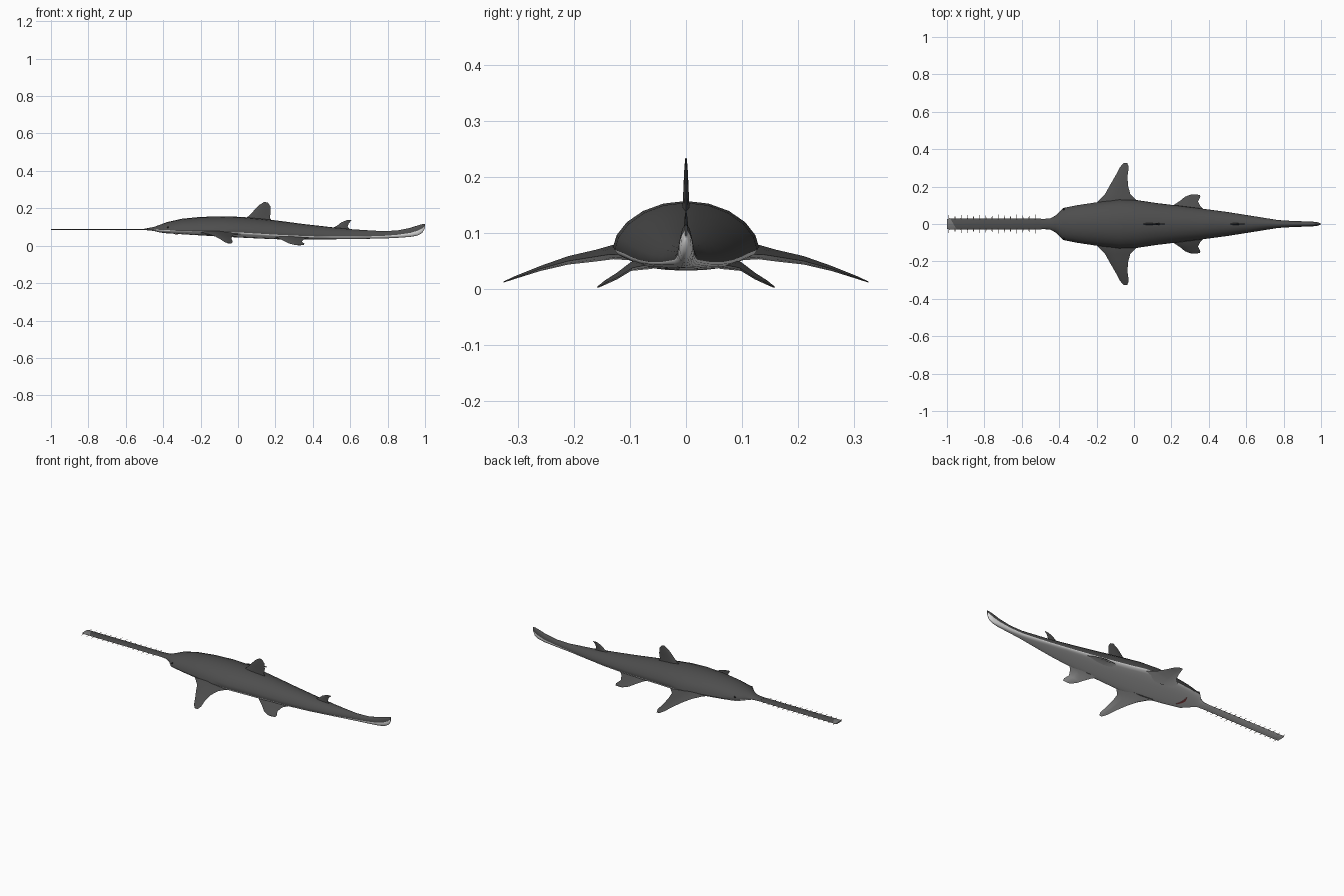
import bpy, bmesh, math
from mathutils import Vector


def material(name, rgb):
    m = bpy.data.materials.new(name)
    m.diffuse_color = (*rgb, 1)
    return m


BACK = material("dark grey skin", (0.075, 0.075, 0.075))
BELLY = material("white belly", (0.85, 0.85, 0.85))
TIP = material("mid grey saw tip", (0.19, 0.19, 0.19))
TOOTH = material("tooth beige", (0.40, 0.33, 0.29))
MOUTH = material("mouth red", (0.50, 0.11, 0.12))
EYE = material("eye black", (0.02, 0.02, 0.02))


def finish(name, bm, mats, smooth=True):
    bmesh.ops.recalc_face_normals(bm, faces=bm.faces)
    me = bpy.data.meshes.new(name)
    bm.to_mesh(me)
    bm.free()
    ob = bpy.data.objects.new(name, me)
    bpy.context.collection.objects.link(ob)
    for m in mats:
        me.materials.append(m)
    if smooth:
        bpy.ops.object.select_all(action='DESELECT')
        ob.select_set(True)
        bpy.context.view_layer.objects.active = ob
        bpy.ops.object.shade_smooth_by_angle(angle=math.radians(45))
    return ob


def loft(name, rings, low_half=False, mats=(BACK, BELLY)):
    """Skin closed rings; the second half of each ring may be belly coloured."""
    bm = bmesh.new()
    vs = [[bm.verts.new(p) for p in r] for r in rings]
    n = len(rings[0])
    for a, b in zip(vs, vs[1:]):
        for i in range(n):
            j = (i + 1) % n
            f = bm.faces.new((a[i], a[j], b[j], b[i]))
            if low_half and i >= n // 2:
                f.material_index = 1
    bm.faces.new(vs[0])
    bm.faces.new(vs[-1])
    return finish(name, bm, mats)


# Body and tail: x, half width, top z, widest z, bottom z
STATIONS = [
    (-0.50, 0.027, 0.091, 0.087, 0.084), (-0.45, 0.029, 0.100, 0.087, 0.079),
    (-0.42, 0.045, 0.111, 0.085, 0.071), (-0.38, 0.085, 0.126, 0.083, 0.066),
    (-0.30, 0.101, 0.144, 0.081, 0.061), (-0.20, 0.116, 0.154, 0.079, 0.055),
    (-0.08, 0.130, 0.157, 0.075, 0.048), (0.02, 0.127, 0.154, 0.070, 0.043),
    (0.12, 0.112, 0.145, 0.064, 0.038), (0.22, 0.100, 0.133, 0.058, 0.034),
    (0.35, 0.084, 0.116, 0.052, 0.033), (0.50, 0.064, 0.099, 0.048, 0.034),
    (0.62, 0.045, 0.087, 0.048, 0.036), (0.77, 0.021, 0.078, 0.052, 0.038),
    (0.85, 0.016, 0.081, 0.058, 0.042), (0.92, 0.014, 0.095, 0.068, 0.047),
    (0.96, 0.012, 0.108, 0.080, 0.054), (0.985, 0.009, 0.115, 0.092, 0.068),
    (0.999, 0.002, 0.116, 0.105, 0.092),
]


def body_ring(x, w, top, mid, bot, n=20):
    ring = []
    for i in range(n):
        a = 2 * math.pi * i / n
        c, s = math.cos(a), math.sin(a)
        if s >= -1e-6:
            y, z = w * c, mid + (top - mid) * abs(s) ** 1.15
        else:
            y = w * math.copysign(abs(c) ** 0.8, c)
            z = mid - (mid - bot) * abs(s)
        ring.append((x, y, z))
    return ring


loft("body", [body_ring(*s) for s in STATIONS], True)


# Fins: each station is lead point, trail point, thickness
def fin_rings(stations, up):
    up = Vector(up)
    prof = [(0, 0), (0.15, 0.75), (0.4, 1), (0.7, 0.6),
            (1, 0), (0.7, -0.6), (0.4, -1), (0.15, -0.75)]
    rings = []
    for lead, trail, t in stations:
        a, b = Vector(lead), Vector(trail)
        rings.append([a.lerp(b, u) + up * (v * t / 2) for u, v in prof])
    return rings


PECTORAL = [
    ((-0.23, 0.08, 0.070), (0.05, 0.08, 0.060), 0.032),
    ((-0.19, 0.125, 0.069), (0.005, 0.135, 0.062), 0.026),
    ((-0.155, 0.16, 0.061), (-0.020, 0.16, 0.058), 0.021),
    ((-0.127, 0.21, 0.052), (-0.033, 0.21, 0.050), 0.015),
    ((-0.098, 0.26, 0.037), (-0.034, 0.26, 0.036), 0.009),
    ((-0.074, 0.305, 0.021), (-0.028, 0.305, 0.020), 0.005),
    ((-0.056, 0.325, 0.013), (-0.036, 0.325, 0.012), 0.002),
]
PELVIC = [
    ((0.17, 0.06, 0.050), (0.39, 0.06, 0.045), 0.024),
    ((0.21, 0.10, 0.042), (0.355, 0.095, 0.038), 0.016),
    ((0.248, 0.125, 0.024), (0.342, 0.12, 0.022), 0.012),
    ((0.272, 0.145, 0.012), (0.355, 0.145, 0.010), 0.008),
    ((0.305, 0.158, 0.004), (0.352, 0.156, 0.003), 0.003),
]
for side, label in ((1, "left"), (-1, "right")):
    for name, data in (("pectoral_fin", PECTORAL), ("pelvic_fin", PELVIC)):
        st = [((a[0], side * a[1], a[2]), (b[0], side * b[1], b[2]), t) for a, b, t in data]
        loft(f"{name}_{label}", fin_rings(st, (0, 0, 1)), True)

loft("front_dorsal_fin", fin_rings([
    ((0.02, 0, 0.135), (0.185, 0, 0.125), 0.016),
    ((0.06, 0, 0.160), (0.170, 0, 0.150), 0.011),
    ((0.085, 0, 0.188), (0.175, 0, 0.180), 0.009),
    ((0.113, 0, 0.217), (0.174, 0, 0.210), 0.006),
    ((0.140, 0, 0.234), (0.160, 0, 0.230), 0.003)], (0, 1, 0)))
loft("rear_dorsal_fin", fin_rings([
    ((0.495, 0, 0.090), (0.605, 0, 0.080), 0.012),
    ((0.530, 0, 0.107), (0.586, 0, 0.100), 0.008),
    ((0.553, 0, 0.125), (0.592, 0, 0.119), 0.006),
    ((0.580, 0, 0.136), (0.608, 0, 0.137), 0.003)], (0, 1, 0)))


# Saw blade: thin bar, dark above and white below, with a slanted grey tip
def saw_ring(x, w, slant=0):
    return [(x - slant * y, y * w, 0.087 + z) for y, z in
            ((1, 0), (0.8, 0.003), (-0.8, 0.003), (-1, 0), (-0.8, -0.003), (0.8, -0.003))]


loft("saw_blade", [saw_ring(-0.965, 0.029, 0.017), saw_ring(-0.46, 0.028)], True)
loft("saw_tip", [saw_ring(-1.0, 0.026), saw_ring(-0.99, 0.029),
                 saw_ring(-0.965, 0.029, 0.017)], True, (TIP, BELLY))

# Saw teeth: a row of spikes down both edges
bm = bmesh.new()
for i in range(15):
    x = -0.99 + i * 0.033
    for s in (1, -1):
        base = [bm.verts.new((x + dx, s * 0.025, 0.087 + dz))
                for dx, dz in ((-0.003, 0), (0, 0.002), (0.003, 0), (0, -0.002))]
        tip = bm.verts.new((x, s * 0.052, 0.087))
        bm.faces.new(base)
        for k in range(4):
            bm.faces.new((base[k], base[(k + 1) % 4], tip))
finish("saw_teeth", bm, [TOOTH], False)

# Mouth: curved thin plate under the head
bm = bmesh.new()
rows = []
for i in range(9):
    u = i / 4 - 1
    x, y, h = -0.335 + 0.012 * u * u, 0.042 * u, 0.006 * (1 - u * u) + 0.001
    rows.append([bm.verts.new((x + dx, y, z)) for dx, z in
                 ((-h, 0.0615), (h, 0.0605), (h, 0.067), (-h, 0.067))])
for a, b in zip(rows, rows[1:]):
    for k in range(4):
        bm.faces.new((a[k], a[(k + 1) % 4], b[(k + 1) % 4], b[k]))
bm.faces.new(rows[0])
bm.faces.new(rows[-1])
finish("mouth", bm, [MOUTH], False)

# Eyes, set nearly flush in the sides of the head
for s, label in ((1, "left"), (-1, "right")):
    bm = bmesh.new()
    bmesh.ops.create_uvsphere(bm, u_segments=10, v_segments=6, radius=0.005)
    bmesh.ops.translate(bm, verts=bm.verts, vec=(-0.375, s * 0.079, 0.098))
    finish(f"eye_{label}", bm, [EYE])
